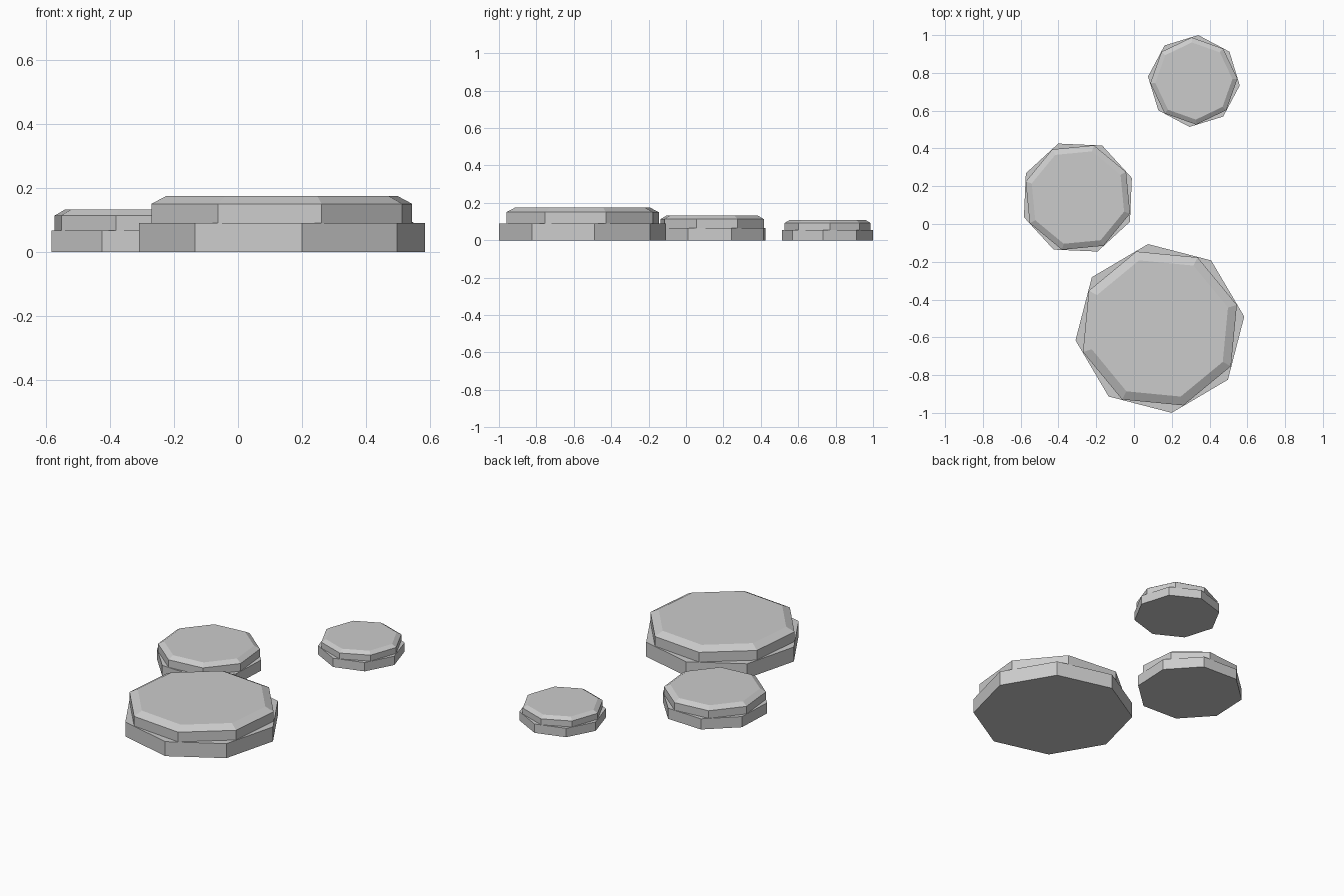
import bpy, bmesh
from math import cos, sin, radians

if "Cube" in bpy.data.objects:
    bpy.data.objects.remove(bpy.data.objects["Cube"])


def octagon_stack(name, x, y, rings):
    """Closed eight-sided solid from rings of (radius, z, turn in degrees)."""
    bm = bmesh.new()
    loops = []
    for r, z, turn in rings:
        angles = [radians(turn + 45 * i) for i in range(8)]
        loops.append([bm.verts.new((r * cos(a), r * sin(a), z)) for a in angles])
    for low, high in zip(loops, loops[1:]):
        for i in range(8):
            j = (i + 1) % 8
            bm.faces.new((low[i], low[j], high[j], high[i]))
    bm.faces.new(loops[0][::-1])
    bm.faces.new(loops[-1])
    mesh = bpy.data.meshes.new(name)
    bm.to_mesh(mesh)
    bm.free()
    obj = bpy.data.objects.new(name, mesh)
    obj.location = (x, y, 0)
    bpy.context.collection.objects.link(obj)


def stepping_stone(name, x, y, base_r, base_turn, cap_r, cap_turn, step, shoulder, top):
    # Plain slab below
    octagon_stack(name + "_base", x, y,
                  [(base_r, 0, base_turn), (base_r, step, base_turn)])
    # Slightly smaller, turned slab with a chamfered rim
    octagon_stack(name + "_cap", x, y,
                  [(cap_r, step, cap_turn), (cap_r, shoulder, cap_turn),
                   (cap_r * 0.885, top, cap_turn)])


stepping_stone("large_stone", 0.137, -0.553, 0.451, 8, 0.426, 17, 0.09, 0.15, 0.175)
stepping_stone("medium_stone", -0.297, 0.14, 0.304, 20, 0.289, 28, 0.066, 0.113, 0.132)
stepping_stone("small_stone", 0.317, 0.757, 0.244, 39.5, 0.231, 48, 0.055, 0.092, 0.108)
